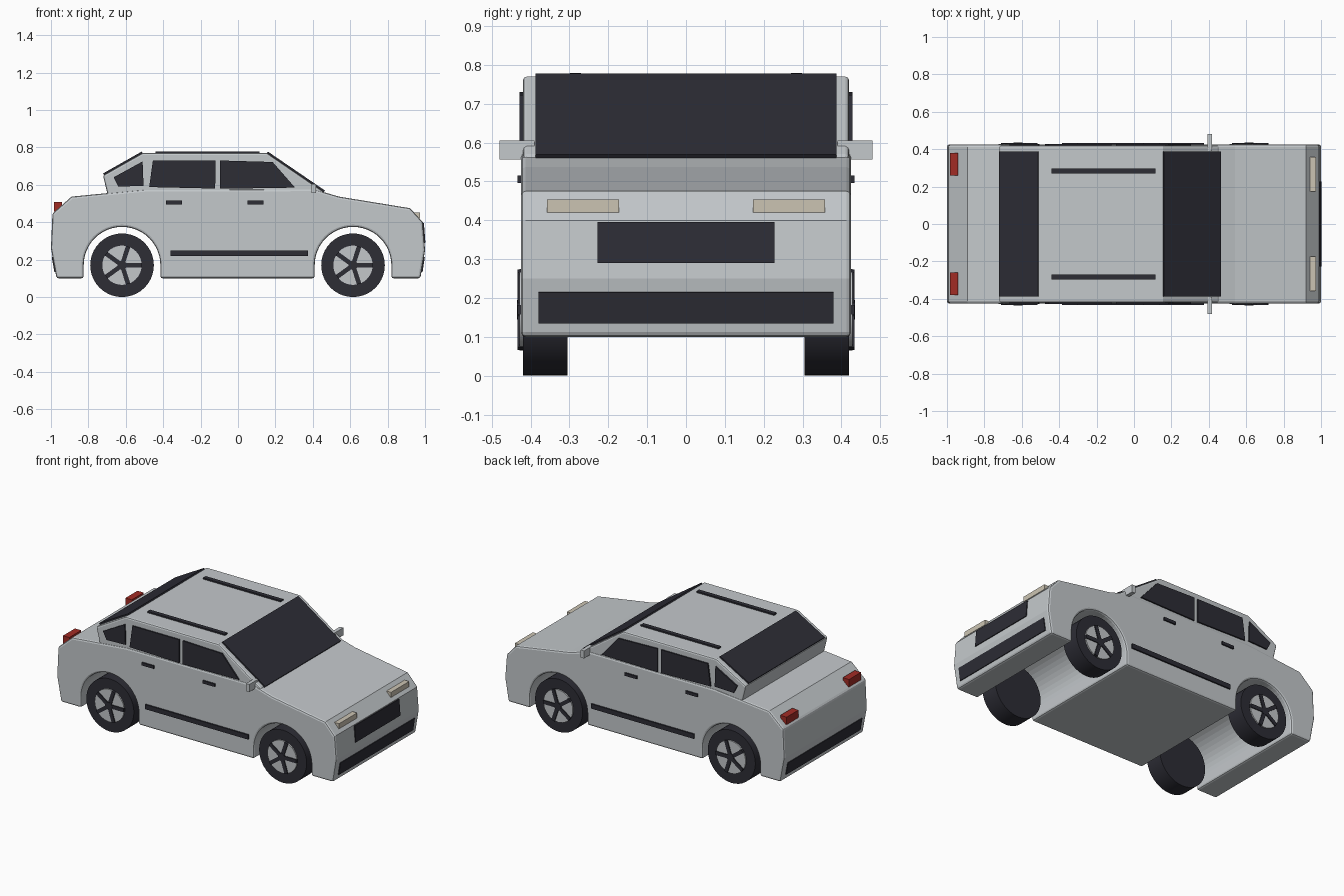
import bpy, bmesh, math
from mathutils import Vector

cube = bpy.data.objects.get("Cube")
if cube:
    bpy.data.objects.remove(cube, do_unlink=True)


def material(name, rgb):
    m = bpy.data.materials.new(name)
    m.use_nodes = True
    m.diffuse_color = (*rgb, 1)
    m.node_tree.nodes["Principled BSDF"].inputs["Base Color"].default_value = (*rgb, 1)
    return m


PAINT = material("silver paint", (0.55, 0.58, 0.60))
DARK = material("dark glass and rubber", (0.026, 0.026, 0.036))
RIM = material("wheel silver", (0.55, 0.57, 0.59))
RED = material("tail lamp red", (0.36, 0.025, 0.018))
LAMP = material("headlamp cream", (0.60, 0.55, 0.45))


def prism(name, outline, y0, y1, mat, bevel=0):
    """Extrude an x-z outline from y0 to y1."""
    bm = bmesh.new()
    face = bm.faces.new([bm.verts.new((x, y0, z)) for x, z in outline])
    new = bmesh.ops.extrude_face_region(bm, geom=[face])["geom"]
    bmesh.ops.translate(bm, vec=(0, y1 - y0, 0),
                        verts=[v for v in new if isinstance(v, bmesh.types.BMVert)])
    bmesh.ops.recalc_face_normals(bm, faces=bm.faces)
    mesh = bpy.data.meshes.new(name)
    bm.to_mesh(mesh)
    bm.free()
    mesh.materials.append(mat)
    ob = bpy.data.objects.new(name, mesh)
    bpy.context.collection.objects.link(ob)
    if bevel:
        mod = ob.modifiers.new("soft edges", "BEVEL")
        mod.width, mod.segments = bevel, 2
        mod.limit_method, mod.angle_limit = "ANGLE", math.radians(40)
    return ob


def rect(x0, x1, z0, z1):
    return [(x0, z0), (x1, z0), (x1, z1), (x0, z1)]


def strip(p, q, out, inset=0.01):
    """Outline of a thin sheet lying on the line p to q, raised on its left."""
    p, q = Vector(p), Vector(q)
    d = (q - p).normalized()
    n = Vector((-d.y, d.x))
    return [p - n * inset, q - n * inset, q + n * out, p + n * out]


def both_sides(name, outline, y0, y1, mat):
    for side, s in (("left", 1), ("right", -1)):
        prism(f"{name}_{side}", outline, s * y0, s * y1, mat)


def arch(cx, r=0.205, cz=0.17, steps=24):
    """Wheel arch, drawn from its front foot to its rear foot."""
    arc = [(cx + r * math.cos(math.pi * i / steps), cz + r * math.sin(math.pi * i / steps))
           for i in range(steps + 1)]
    return [(cx + r, 0.10)] + arc + [(cx - r, 0.10)]


# Lower body with arches cut through its outline
AXLES = {"front": 0.615, "rear": -0.62}
body = [(-0.97, 0.10), (-1.0, 0.26), (-0.992, 0.447), (-0.89, 0.537), (-0.5, 0.575),
        (0.4, 0.578), (0.54, 0.537), (0.92, 0.475), (0.988, 0.40), (1.0, 0.25), (0.975, 0.10)]
body += arch(AXLES["front"]) + arch(AXLES["rear"])
prism("body", body, -0.425, 0.425, PAINT, 0.012)

# Cabin
cabin = [(-0.69, 0.52), (-0.722, 0.65), (-0.51, 0.77), (0.155, 0.77), (0.455, 0.565), (0.46, 0.52)]
prism("cabin", cabin, -0.42, 0.42, PAINT, 0.01)
prism("windshield", strip((0.155, 0.77), (0.46, 0.562), 0.009), -0.387, 0.387, DARK)
prism("rear_window", strip((-0.717, 0.653), (-0.51, 0.77), 0.009), -0.387, 0.387, DARK)

# Side glass
windows = {
    "quarter_window": [(-0.665, 0.64), (-0.51, 0.725), (-0.505, 0.595), (-0.64, 0.59)],
    "rear_door_window": [(-0.455, 0.73), (-0.12, 0.73), (-0.122, 0.58), (-0.475, 0.588)],
    "front_door_window": [(-0.095, 0.73), (0.185, 0.722), (0.305, 0.585), (-0.095, 0.579)],
}
for name, outline in windows.items():
    both_sides(name, outline, 0.415, 0.429, DARK)

# Side trim, handles, mirrors and roof rails
both_sides("side_moulding", rect(-0.36, 0.375, 0.22, 0.25), 0.415, 0.434, DARK)
both_sides("rear_door_handle", rect(-0.385, -0.3, 0.496, 0.515), 0.415, 0.434, DARK)
both_sides("front_door_handle", rect(0.05, 0.135, 0.496, 0.515), 0.415, 0.434, DARK)
both_sides("mirror", rect(0.393, 0.417, 0.556, 0.605), 0.39, 0.48, PAINT)
both_sides("roof_rail", rect(-0.44, 0.115, 0.76, 0.779), 0.27, 0.298, DARK)

# Nose, tail and lamps
prism("grille", strip((0.989, 0.395), (0.997, 0.29), 0.005), -0.228, 0.228, DARK)
prism("front_bumper_strip", strip((0.994, 0.215), (0.982, 0.135), 0.005), -0.38, 0.38, DARK)
prism("rear_bumper_strip", strip((-0.977, 0.135), (-0.991, 0.215), 0.005), -0.38, 0.38, DARK)
both_sides("headlamp", rect(0.935, 0.973, 0.42, 0.453), 0.173, 0.358, LAMP)
both_sides("tail_lamp", rect(-0.985, -0.94, 0.458, 0.507), 0.258, 0.38, RED)


# Wheels
def circle(cx, r, steps=40):
    return [(cx + r * math.cos(math.tau * i / steps), 0.17 + r * math.sin(math.tau * i / steps))
            for i in range(steps)]


def smooth(ob):
    bpy.ops.object.select_all(action="DESELECT")
    ob.select_set(True)
    bpy.context.view_layer.objects.active = ob
    bpy.ops.object.shade_smooth_by_angle(angle=math.radians(30))


for axle, cx in AXLES.items():
    for side, s in (("left", 1), ("right", -1)):
        tag = f"{axle}_{side}"
        smooth(prism(f"tyre_{tag}", circle(cx, 0.17), s * 0.305, s * 0.42, DARK))
        smooth(prism(f"rim_{tag}", circle(cx, 0.105), s * 0.40, s * 0.428, RIM))
        smooth(prism(f"hub_{tag}", circle(cx, 0.025, 20), s * 0.41, s * 0.435, DARK))
        for k in range(5):
            a = math.tau * k / 5
            tip = (cx + 0.105 * math.cos(a), 0.17 + 0.105 * math.sin(a))
            prism(f"spoke_{tag}_{k + 1}", strip((cx, 0.17), tip, 0.012, 0.012),
                  s * 0.41, s * 0.434, DARK)
